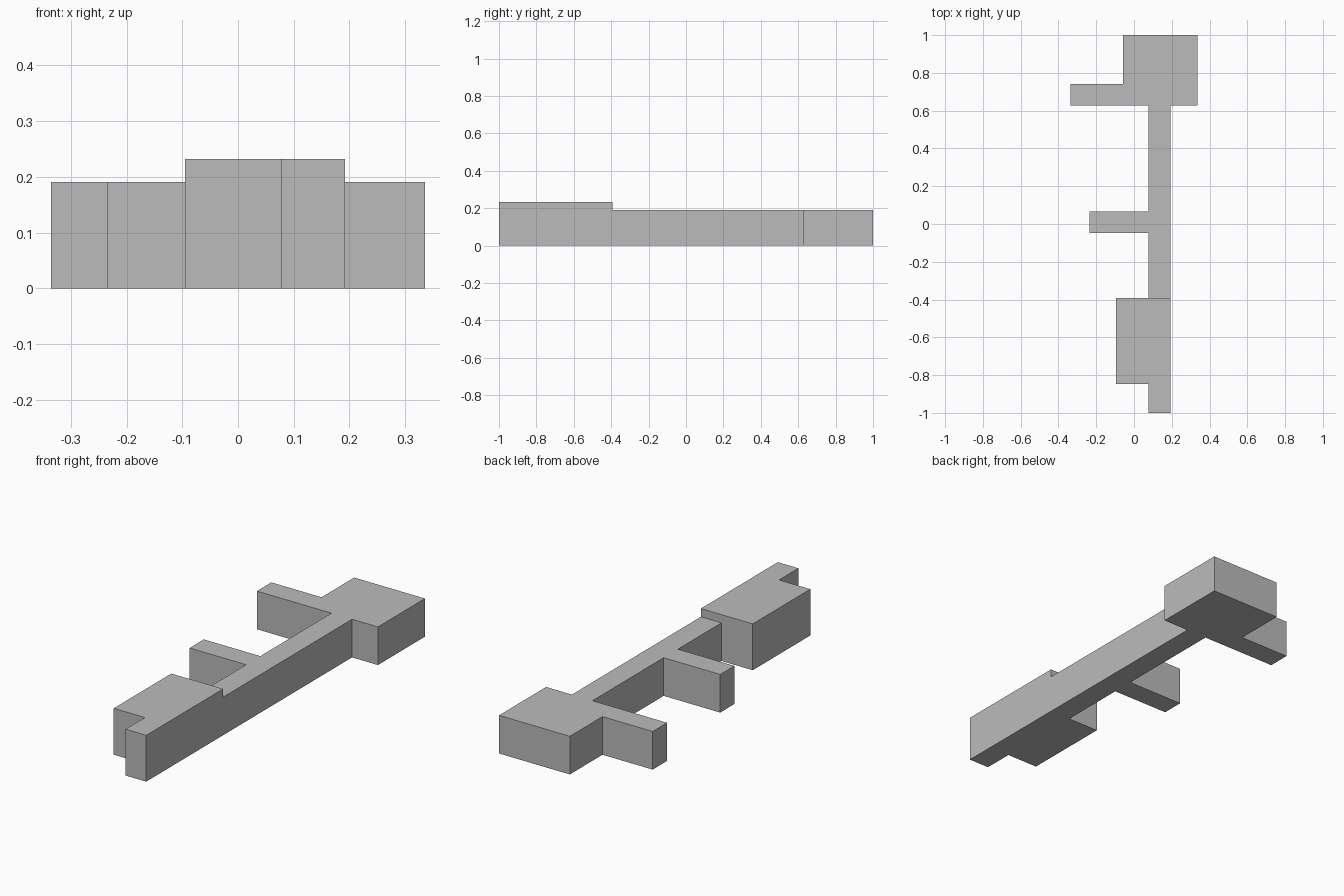
import bpy
import bmesh

if "Cube" in bpy.data.objects:
    bpy.data.objects.remove(bpy.data.objects["Cube"])

grey = bpy.data.materials.new("plain grey")
grey.diffuse_color = (0.5, 0.5, 0.5, 1)
grey.use_nodes = True
grey.node_tree.nodes["Principled BSDF"].inputs["Base Color"].default_value = grey.diffuse_color


def extruded_plan(name, outline, height):
    """Extrude a counter-clockwise floor plan up from the ground."""
    bm = bmesh.new()
    base = bm.faces.new([bm.verts.new((x, y, 0)) for x, y in outline])
    top = bmesh.ops.extrude_face_region(bm, geom=[base], use_keep_orig=True)["geom"]
    for v in top:
        if isinstance(v, bmesh.types.BMVert):
            v.co.z = height
    bmesh.ops.recalc_face_normals(bm, faces=bm.faces)
    mesh = bpy.data.meshes.new(name)
    bm.to_mesh(mesh)
    bm.free()
    mesh.materials.append(grey)
    obj = bpy.data.objects.new(name, mesh)
    bpy.context.collection.objects.link(obj)
    return obj


L, R = 0.078, 0.192      # sides of the long corridor
STEP = -0.392            # where the roof height changes

# Taller front wing: corridor end with a block on its left
extruded_plan("front_wing", [
    (L, -1), (R, -1), (R, STEP), (-0.095, STEP), (-0.095, -0.847), (L, -0.847)], 0.232)

# Lower rear wing: corridor, middle arm, rear arm and rear block
extruded_plan("rear_wing", [
    (L, STEP), (R, STEP), (R, 0.628), (0.335, 0.628), (0.335, 1), (-0.057, 1),
    (-0.057, 0.742), (-0.335, 0.742), (-0.335, 0.628), (L, 0.628),
    (L, 0.065), (-0.235, 0.065), (-0.235, -0.047), (L, -0.047)], 0.191)
